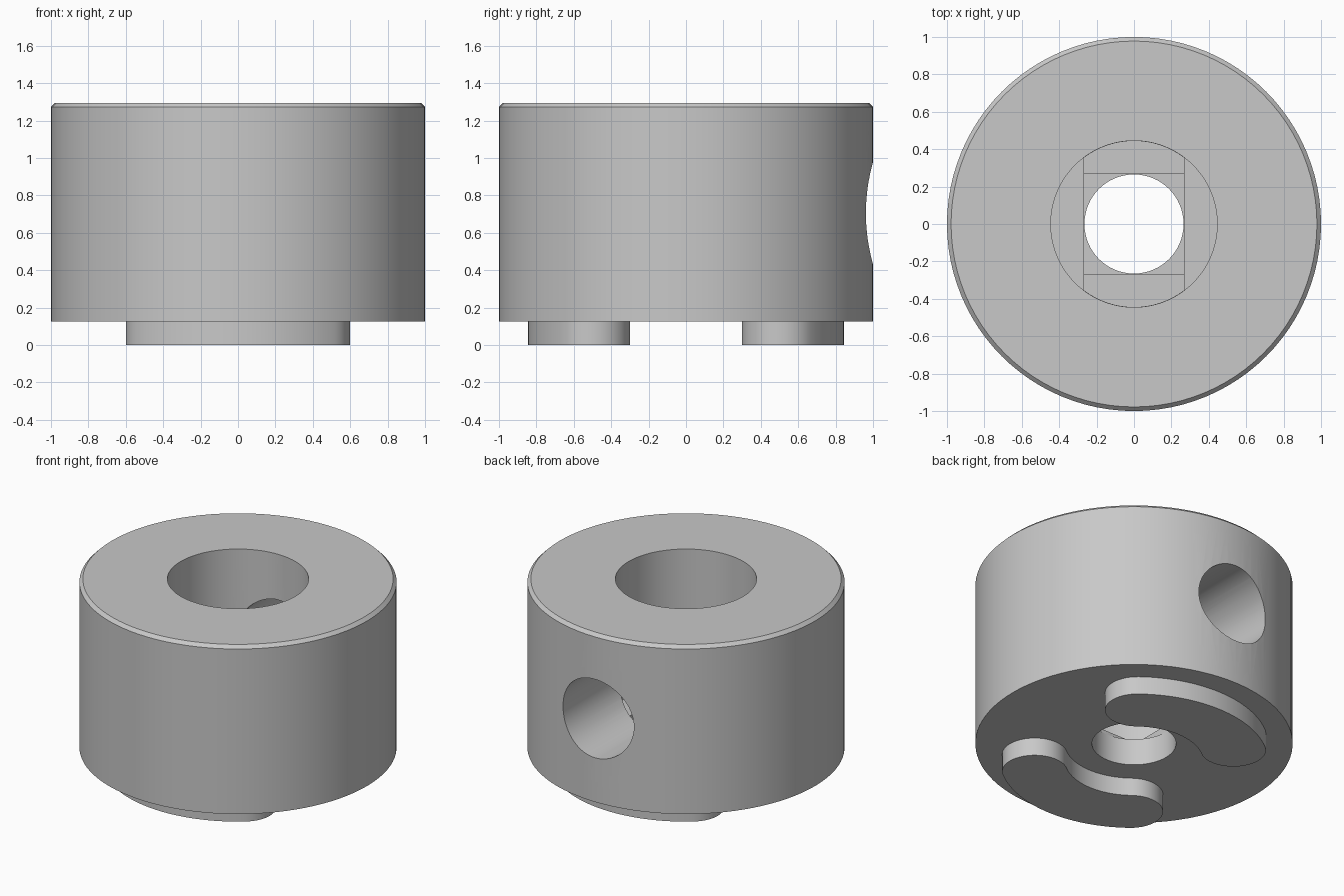
import bpy, bmesh, math
from mathutils import Matrix

if "Cube" in bpy.data.objects:
    bpy.data.objects.remove(bpy.data.objects["Cube"], do_unlink=True)

grey = bpy.data.materials.new("plain grey")
grey.use_nodes = True
colour = (0.58, 0.58, 0.58, 1)
grey.diffuse_color = colour
grey.node_tree.nodes["Principled BSDF"].inputs["Base Color"].default_value = colour

RADIUS, BORE, HOLE = 1.0, 0.445, 0.265
BOTTOM, TOP, CHAMFER = 0.125, 1.295, 0.022
FLOOR, STEP = 0.36, 0.025


def arc(r, start, end, n, cx=0, cy=0):
    """Points along an arc, angles in degrees."""
    angles = [math.radians(start + (end - start) * i / n) for i in range(n + 1)]
    return [(cx + r * math.cos(a), cy + r * math.sin(a)) for a in angles]


def circle(r, n=96):
    return arc(r, 0, 360, n)[:-1]


def loft(name, layers):
    """Closed solid through (outline, height) layers."""
    bm = bmesh.new()
    rings = [[bm.verts.new((x, y, z)) for x, y in pts] for pts, z in layers]
    for low, high in zip(rings, rings[1:]):
        for i in range(len(low)):
            j = (i + 1) % len(low)
            bm.faces.new((low[i], low[j], high[j], high[i]))
    bm.faces.new(rings[0][::-1])
    bm.faces.new(rings[-1])
    bmesh.ops.recalc_face_normals(bm, faces=bm.faces)
    mesh = bpy.data.meshes.new(name)
    bm.to_mesh(mesh)
    bm.free()
    mesh.materials.append(grey)
    obj = bpy.data.objects.new(name, mesh)
    bpy.context.collection.objects.link(obj)
    return obj


def prism(name, pts, z0, z1):
    return loft(name, [(pts, z0), (pts, z1)])


def activate(obj):
    bpy.ops.object.select_all(action='DESELECT')
    obj.select_set(True)
    bpy.context.view_layer.objects.active = obj


def cut(obj, cutter):
    cutter.hide_render = True
    mod = obj.modifiers.new("cut", 'BOOLEAN')
    mod.operation, mod.solver, mod.object = 'DIFFERENCE', 'EXACT', cutter
    activate(obj)
    bpy.ops.object.modifier_apply(modifier=mod.name)
    bpy.data.objects.remove(cutter, do_unlink=True)


# Cylindrical body with a chamfered top rim
body = loft("body", [(circle(RADIUS), BOTTOM), (circle(RADIUS), TOP - CHAMFER),
                     (circle(RADIUS - CHAMFER), TOP)])

# Wide bore, then a slot step, a square step and the narrow through hole
cut(body, prism("bore_cutter", circle(BORE), FLOOR, TOP + 0.2))
half = HOLE + 0.002
side = math.degrees(math.acos(half / BORE))
slot = (arc(BORE - 0.001, side, 180 - side, 16)
        + arc(BORE - 0.001, 180 + side, 360 - side, 16))
cut(body, prism("slot_cutter", slot, FLOOR - STEP, FLOOR + 0.1))
square = [(-half, -half), (half, -half), (half, half), (-half, half)]
cut(body, prism("square_cutter", square, FLOOR - 2 * STEP, FLOOR + 0.12))
cut(body, prism("hole_cutter", circle(HOLE, 64), 0, FLOOR + 0.14))

# Radial screw hole in the back wall
screw = prism("screw_cutter", circle(0.273, 64), 0, 1.3)
screw.data.transform(Matrix.Translation((0, 0, 0.705)) @ Matrix.Rotation(-math.pi / 2, 4, 'X'))
cut(body, screw)

# Two curved drive teeth with round ends under the body
MID, WIDTH, SPREAD = 0.64, 0.205, 38


def tooth_outline(facing):
    a, b = facing - SPREAD, facing + SPREAD
    (ax, ay), (bx, by) = arc(MID, a, b, 1)
    return (arc(MID + WIDTH, a, b, 28)
            + arc(WIDTH, b, b + 180, 24, bx, by)[1:]
            + arc(MID - WIDTH, b, a, 28)[1:]
            + arc(WIDTH, a + 180, a + 360, 24, ax, ay)[1:-1])


parts = [body]
for name, facing in (("back_tooth", 90), ("front_tooth", 270)):
    parts.append(prism(name, tooth_outline(facing), 0, BOTTOM + 0.005))

for part in parts:
    activate(part)
    bpy.ops.object.shade_smooth_by_angle(angle=math.radians(30))
